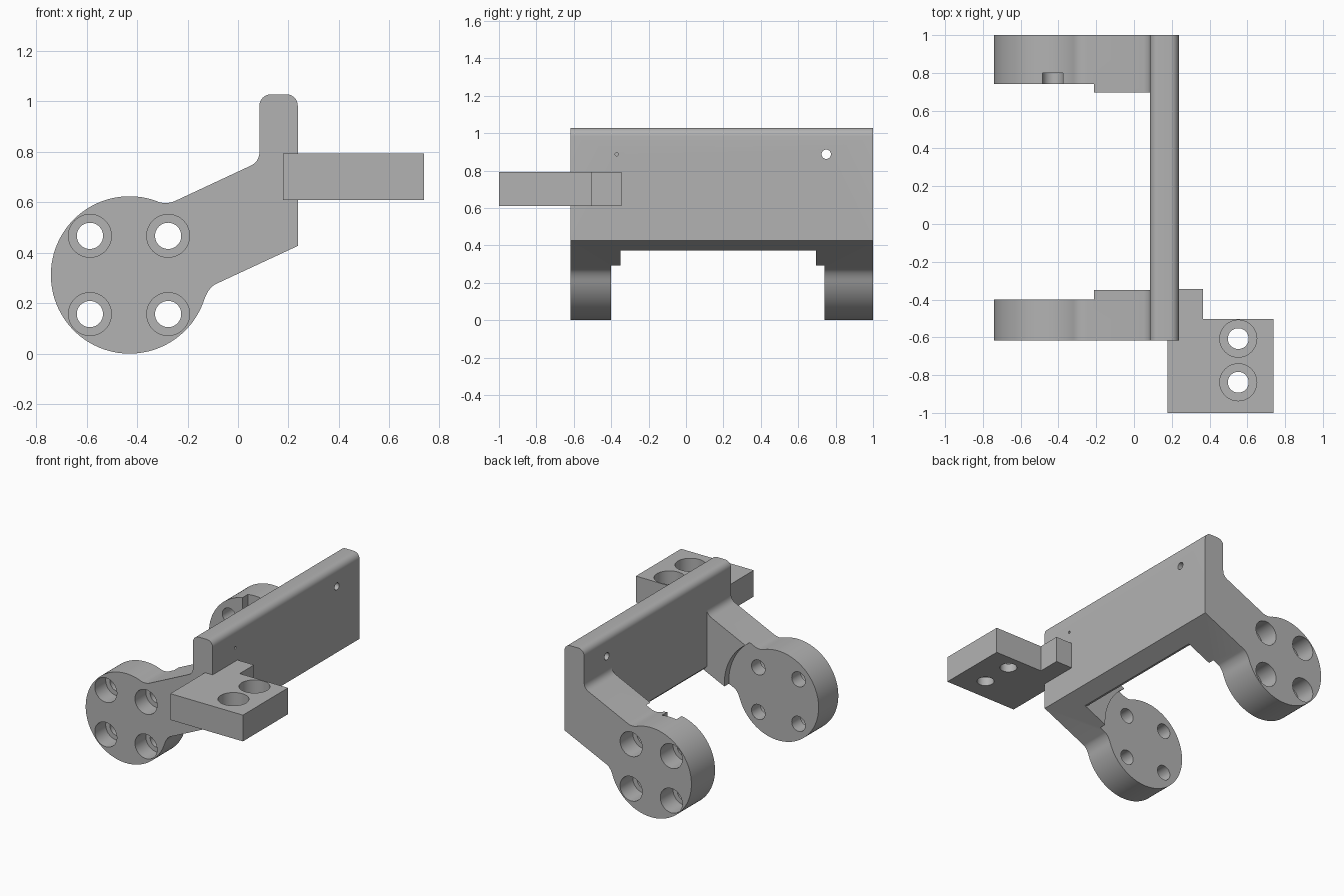
import bpy, bmesh, math
from mathutils import Matrix, Vector

cube = bpy.data.objects.get("Cube")
if cube:
    bpy.data.objects.remove(cube, do_unlink=True)

grey = bpy.data.materials.new("plain grey")
grey.use_nodes = True
grey.diffuse_color = (0.45, 0.45, 0.45, 1)
grey.node_tree.nodes["Principled BSDF"].inputs["Base Color"].default_value = (0.45, 0.45, 0.45, 1)


def finish(name, bm):
    bmesh.ops.recalc_face_normals(bm, faces=bm.faces)
    mesh = bpy.data.meshes.new(name)
    bm.to_mesh(mesh)
    bm.free()
    mesh.materials.append(grey)
    obj = bpy.data.objects.new(name, mesh)
    bpy.context.collection.objects.link(obj)
    return obj


def extrude(name, points, start, end, axis="Y"):
    """Extrude an outline along Y (points are x, z) or Z (points are x, y)."""
    bm = bmesh.new()
    place = (lambda a, b: (a, start, b)) if axis == "Y" else (lambda a, b: (a, b, start))
    face = bm.faces.new([bm.verts.new(place(a, b)) for a, b in points])
    moved = bmesh.ops.extrude_face_region(bm, geom=[face])["geom"]
    shift = Vector((0, end - start, 0)) if axis == "Y" else Vector((0, 0, end - start))
    bmesh.ops.translate(bm, vec=shift, verts=[v for v in moved if isinstance(v, bmesh.types.BMVert)])
    return finish(name, bm)


def cylinder(start, end, radius, segments=48):
    start, end = Vector(start), Vector(end)
    turn = (end - start).to_track_quat("Z", "Y").to_matrix().to_4x4()
    bm = bmesh.new()
    bmesh.ops.create_cone(bm, cap_ends=True, segments=segments, radius1=radius, radius2=radius,
                          depth=(end - start).length,
                          matrix=Matrix.Translation((start + end) / 2) @ turn)
    return finish("cutter", bm)


def cut(obj, cutter):
    mod = obj.modifiers.new("cut", "BOOLEAN")
    mod.operation, mod.solver, mod.object = "DIFFERENCE", "EXACT", cutter
    bpy.context.view_layer.objects.active = obj
    bpy.ops.object.modifier_apply(modifier=mod.name)
    bpy.data.objects.remove(cutter, do_unlink=True)


def arc(cx, cz, r, a0, a1, n):
    angles = [math.radians(a0 + (a1 - a0) * i / n) for i in range(n + 1)]
    return [(cx + r * math.cos(a), cz + r * math.sin(a)) for a in angles]


def blend(p, c, q, n=8):
    """Rounded corner from p to q around the control point c."""
    return [tuple((1 - t) ** 2 * p[k] + 2 * t * (1 - t) * c[k] + t * t * q[k] for k in (0, 1))
            for t in (i / n for i in range(n + 1))]


# Frame outline: round pad, sloping arm and upright plate
CX, CZ, R = -0.43, 0.312, 0.312
INNER, OUTER = 0.085, 0.237
FRONT, BACK = -0.617, 1.0
pad = arc(CX, CZ, R, 71, 340, 72)
outline = pad[:-1]
outline += blend(pad[-1], (-0.12, 0.259), (-0.09, 0.275))
outline += [(OUTER, 0.427)]
outline += arc(OUTER - 0.045, 0.983, 0.045, 0, 90, 8)
outline += arc(INNER + 0.045, 0.983, 0.045, 90, 180, 8)
outline += blend((INNER, 0.80), (INNER, 0.762), (0.05, 0.745))
outline += blend((-0.25, 0.605), (-0.29, 0.588), pad[0])[:-1]
frame = extrude("bracket_frame", outline, FRONT, BACK)

# Open space between the arms, then round clearance at the pads
gap = [(-1, -0.2), (0.12, -0.2), (0.12, 0.373), (0.10, 0.378), (INNER, 0.395), (INNER, 1.2), (-1, 1.2)]
cut(frame, extrude("cutter", gap, -0.35, 0.695))
cut(frame, cylinder((CX, -0.40, CZ), (CX, 0.74, CZ), 0.38, 96))

# Counterbored screw holes through both pads
for x in (-0.587, -0.277):
    for z in (0.157, 0.467):
        for outer, inner, depth in ((FRONT, -0.3, 0.12), (BACK, 0.6, -0.14)):
            out = outer - math.copysign(0.05, depth)
            cut(frame, cylinder((x, out, z), (x, outer + depth, z), 0.085))
            cut(frame, cylinder((x, out, z), (x, inner, z), 0.052))

# Slot in the inner face of the rear pad
slot = arc(CX, CZ, 0.055, 180, 360, 16) + [(CX + 0.055, 0.8), (CX - 0.055, 0.8)]
cut(frame, extrude("cutter", slot, 0.70, 0.80))

# Cross hole and small pilot hole in the plate
cut(frame, cylinder((0, 0.75, 0.887), (0.4, 0.75, 0.887), 0.025, 32))
cut(frame, cylinder((0.17, -0.37, 0.887), (0.4, -0.37, 0.887), 0.009, 16))

# Side mounting block with a tab against the plate
block = extrude("mounting_block", [(0.178, -1), (0.738, -1), (0.738, -0.503), (0.365, -0.503),
                                   (0.365, -0.345), (0.178, -0.345)], 0.61, 0.793, "Z")
for y in (-0.607, -0.838):
    cut(block, cylinder((0.552, y, 0.9), (0.552, y, 0.67), 0.098))
    cut(block, cylinder((0.552, y, 0.9), (0.552, y, 0.5), 0.055))

for obj in (frame, block):
    bpy.ops.object.select_all(action="DESELECT")
    obj.select_set(True)
    bpy.context.view_layer.objects.active = obj
    bpy.ops.object.shade_smooth_by_angle(angle=math.radians(30))
